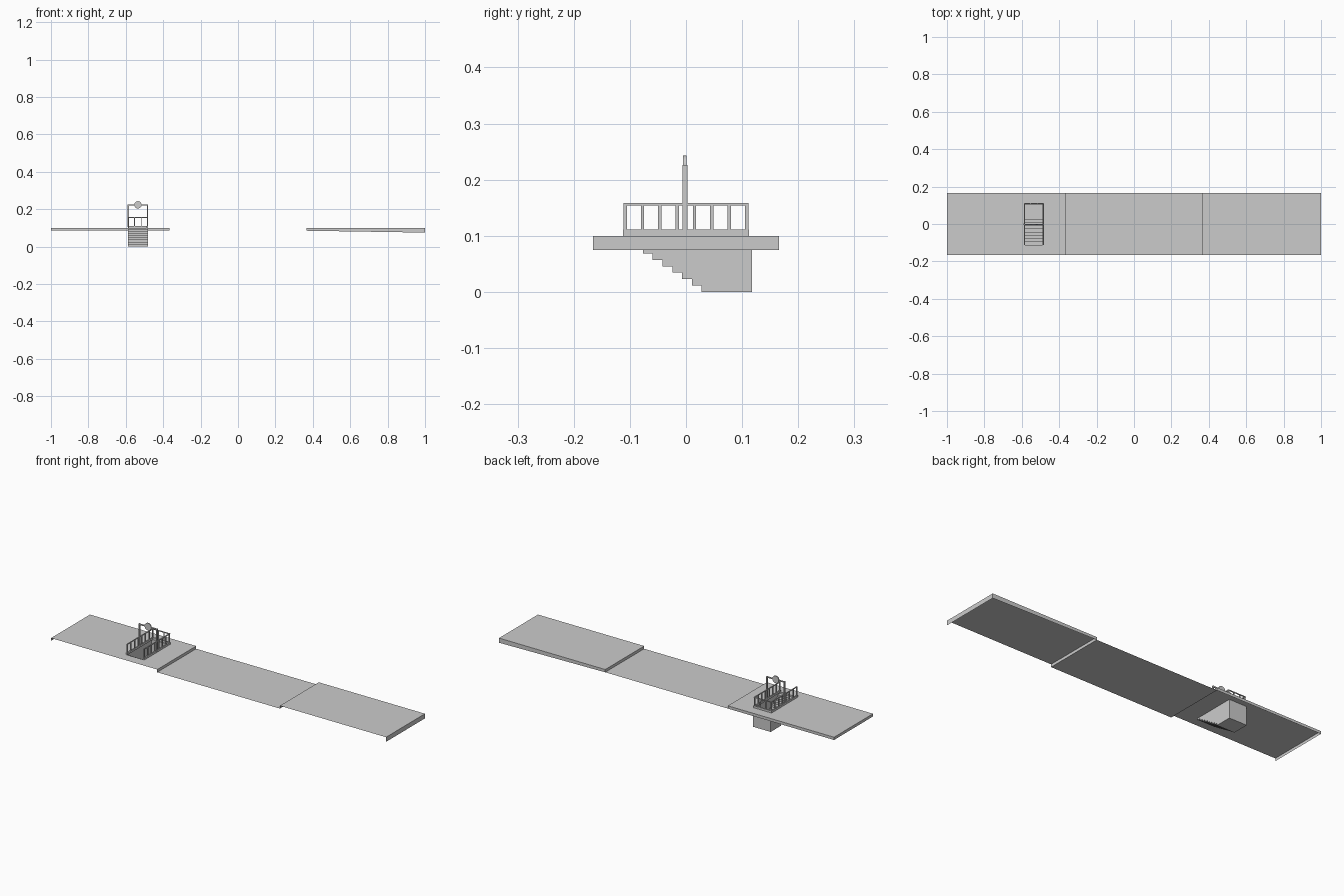
import bpy, bmesh, math

if "Cube" in bpy.data.objects:
    bpy.data.objects.remove(bpy.data.objects["Cube"])

W = 0.166            # half depth of the street strip
TOP = 0.10           # pavement level
ROAD = 0.085         # road level
X0, X1 = -0.588, -0.482   # stairwell sides
Y0, Y1 = -0.112, 0.112    # stairwell opening


def mesh_object(name, faces):
    """Object from a list of faces, each a list of points."""
    bm = bmesh.new()
    for f in faces:
        bm.faces.new([bm.verts.new(p) for p in f])
    bmesh.ops.remove_doubles(bm, verts=bm.verts, dist=1e-5)
    me = bpy.data.meshes.new(name)
    bm.to_mesh(me)
    bm.free()
    ob = bpy.data.objects.new(name, me)
    bpy.context.collection.objects.link(ob)
    return ob


def box(name, xa, xb, ya, yb, za, zb):
    bpy.ops.mesh.primitive_cube_add(
        size=1, location=((xa + xb) / 2, (ya + yb) / 2, (za + zb) / 2))
    ob = bpy.context.object
    ob.name = name
    ob.scale = (xb - xa, yb - ya, zb - za)
    return ob


def flat(xa, xb, ya, yb, z):
    return [(xa, ya, z), (xb, ya, z), (xb, yb, z), (xa, yb, z)]


def side(x, z, out):
    """Upright strip at x across the full depth, facing out (+1 or -1)."""
    f = [(x, -W, z), (x, W, z), (x, W, TOP), (x, -W, TOP)]
    return f if out > 0 else f[::-1]


def back(xa, za, xb, zb):
    return [(xb, W, zb), (xa, W, za), (xa, W, TOP), (xb, W, TOP)]


# Road: a single sheet between the pavements
mesh_object("road", [flat(-0.366, 0.366, -W, W, ROAD)])

# Right pavement: open underneath and at the front
mesh_object("right_pavement", [
    flat(0.366, 1, -W, W, TOP), side(0.366, ROAD, -1), side(1, 0.075, 1),
    back(0.366, ROAD, 1, 0.075)])

# Left pavement with the stairwell opening
xs, ys = [-1, X0, X1, -0.366], [-W, Y0, Y1, W]
faces = [flat(xs[i], xs[i + 1], ys[j], ys[j + 1], TOP)
         for i in range(3) for j in range(3) if (i, j) != (1, 1)]
faces += [side(-1, ROAD, -1), side(-0.366, ROAD, 1), back(-1, ROAD, -0.366, ROAD)]
mesh_object("left_pavement", faces)

# Stairs going down to the back, then a landing
steps = 8
dy, dz = 0.0175, 0.0114
profile = [(Y0, TOP)]
y, z = Y0, dz * steps
for i in range(steps):
    profile += [(y, z), (y + dy, z)]
    y, z = y + dy, z - dz
profile += [(y, 0), (0.118, 0)]
mesh_object("stairs", [
    [(X0, a[0], a[1]), (X0, b[0], b[1]), (X1, b[0], b[1]), (X1, a[0], a[1])]
    for a, b in zip(profile, profile[1:])])

# Stairwell walls follow the step profile
for name, x in (("left_stair_wall", X0), ("right_stair_wall", X1)):
    wall = [(x, p[0], p[1]) for p in profile] + [(x, 0.118, TOP)]
    mesh_object(name, [wall if x == X1 else wall[::-1]])
box("back_stair_wall", X0, X1, 0.103, 0.118, 0, TOP)

# Kerb around three sides
T = 0.006
box("left_kerb", X0 - 0.001, X0 + T, Y0, Y1, TOP, 0.111)
box("right_kerb", X1 - T, X1 + 0.001, Y0, Y1, TOP, 0.111)
box("back_kerb", X0, X1, Y1 - T, Y1, TOP, 0.111)

# Railing posts and top rails
R = 0.0025
for name, x in (("left", X0 + 0.003), ("right", X1 - 0.003)):
    for i in range(8):
        py = -0.1085 + i * 0.2165 / 7
        box(name + "_rail_post", x - R, x + R, py - 0.003, py + 0.003, 0.11, 0.156)
    box(name + "_top_rail", x - R, x + R, -0.1115, 0.111, 0.154, 0.158)
for i in (1, 2):
    px = X0 + i * (X1 - X0) / 3
    box("back_rail_post", px - R, px + R, 0.1055, 0.1105, 0.11, 0.156)
box("back_top_rail", X0, X1, 0.106, 0.111, 0.154, 0.158)

# Sign frame across the stairwell
for x in (X0 + 0.001, X1 - 0.001):
    box("sign_post", x - 0.003, x + 0.003, -0.0065, 0.0025, 0.105, 0.226)
box("sign_bar", X0, X1, -0.0045, 0.0005, 0.220, 0.226)

# Round blank sign
bpy.ops.mesh.primitive_cylinder_add(
    vertices=24, radius=0.0195, depth=0.006,
    location=((X0 + X1) / 2, -0.002, 0.2235), rotation=(math.pi / 2, 0, 0))
bpy.context.object.name = "sign_disc"
